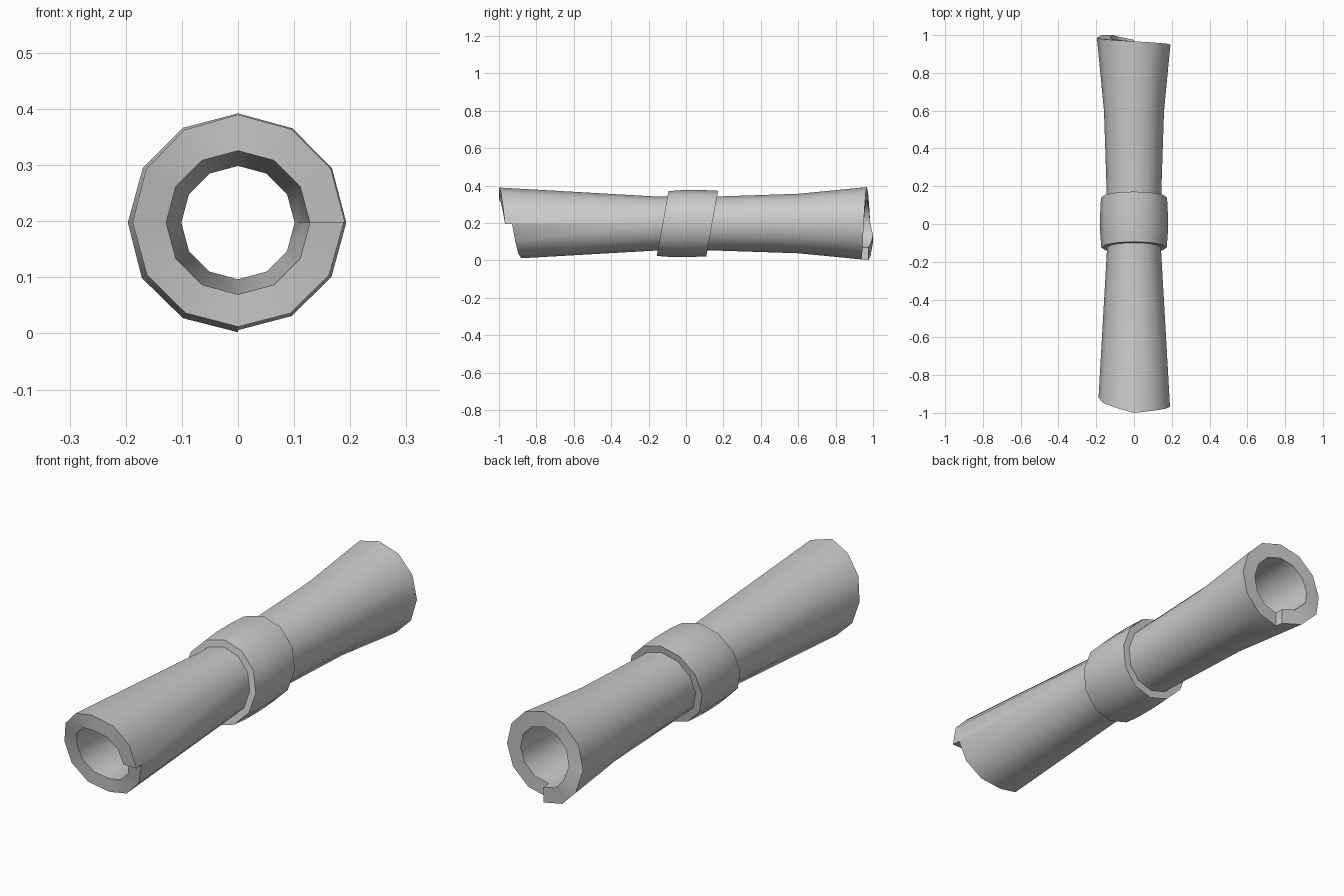
import bpy, bmesh
from math import sin, cos, radians
from mathutils import Vector

if "Cube" in bpy.data.objects:
    bpy.data.objects.remove(bpy.data.objects["Cube"])

CZ = 0.1975   # height of the tube axis
N = 12        # sides


def point(r, deg, y):
    return Vector((r * cos(radians(deg)), y, CZ + r * sin(radians(deg))))


def finish(bm, name):
    bmesh.ops.remove_doubles(bm, verts=bm.verts, dist=1e-5)
    bmesh.ops.recalc_face_normals(bm, faces=bm.faces)
    mesh = bpy.data.meshes.new(name)
    bm.to_mesh(mesh)
    bm.free()
    obj = bpy.data.objects.new(name, mesh)
    bpy.context.collection.objects.link(obj)
    bpy.ops.object.select_all(action='DESELECT')
    obj.select_set(True)
    bpy.context.view_layer.objects.active = obj
    bpy.ops.object.shade_smooth_by_angle(angle=radians(40))
    return obj


def quad(bm, pts):
    bm.faces.new([bm.verts.new(p) for p in pts])


def lerp_table(table, deg):
    for (a0, y0), (a1, y1) in zip(table, table[1:]):
        if deg <= a1:
            return y0 + (y1 - y0) * (deg - a0) / (a1 - a0)
    return table[-1][1]


# Ragged ends: (angle, y) from one side of the step round to the other
front_end = [(0, -0.968), (90, -1.0), (180, -0.92), (270, -0.88), (360, -0.93)]
back_end = [(-90, 0.937), (0, 0.95), (90, 0.967), (180, 0.985), (210, 1.0), (270, 0.975)]


def front_radius(y):
    return 0.144 + 0.057 * (-y - 0.15)


def back_radius(y):
    return 0.159 + 0.097 * (y - 0.6)


def section(deg_front, deg_back):
    """Closed lengthwise profile of the tube wall at one angle."""
    yf, yb = lerp_table(front_end, deg_front), lerp_table(back_end, deg_back)
    outer = [(front_radius(yf), yf), (0.144, -0.15), (0.144, 0.15), (0.159, 0.6), (back_radius(yb), yb)]
    inner = [(0.128, yb), (0.101, 0.0), (0.128, yf)]
    return outer + inner


# Hollow flared tube, with a stepped seam in each end
bm = bmesh.new()
step = 360 / N
for i in range(N):
    a0, a1 = i * step, (i + 1) * step
    shift = -360 if a0 >= 270 else 0
    s0, s1 = section(a0, a0 + shift), section(a1, a1 + shift)
    for k in range(len(s0)):
        j = (k + 1) % len(s0)
        quad(bm, [point(*p) for p in ((s0[k][0], a0, s0[k][1]), (s0[j][0], a0, s0[j][1]),
                                      (s1[j][0], a1, s1[j][1]), (s1[k][0], a1, s1[k][1]))])
for deg, table, radius in ((0, front_end, front_radius), (270, back_end, back_radius)):
    ya, yb = table[0][1], table[-1][1]
    quad(bm, [point(radius(ya), deg, ya), point(radius(yb), deg, yb),
              point(0.128, deg, yb), point(0.128, deg, ya)])
finish(bm, "rolled_tube")

# Tilted band round the middle
bm = bmesh.new()
profile = [(0.138, -0.125), (0.173, -0.125), (0.179, -0.05), (0.179, 0.06), (0.175, 0.14), (0.138, 0.14)]
rings = []
for r, y in profile:
    ring = []
    for i in range(N):
        p = point(r, i * step, y)
        p.y += 0.18 * (p.z - CZ)
        ring.append(bm.verts.new(p))
    rings.append(ring)
for k in range(len(rings)):
    r0, r1 = rings[k], rings[(k + 1) % len(rings)]
    for i in range(N):
        j = (i + 1) % N
        bm.faces.new((r0[i], r0[j], r1[j], r1[i]))
finish(bm, "tie_band")
